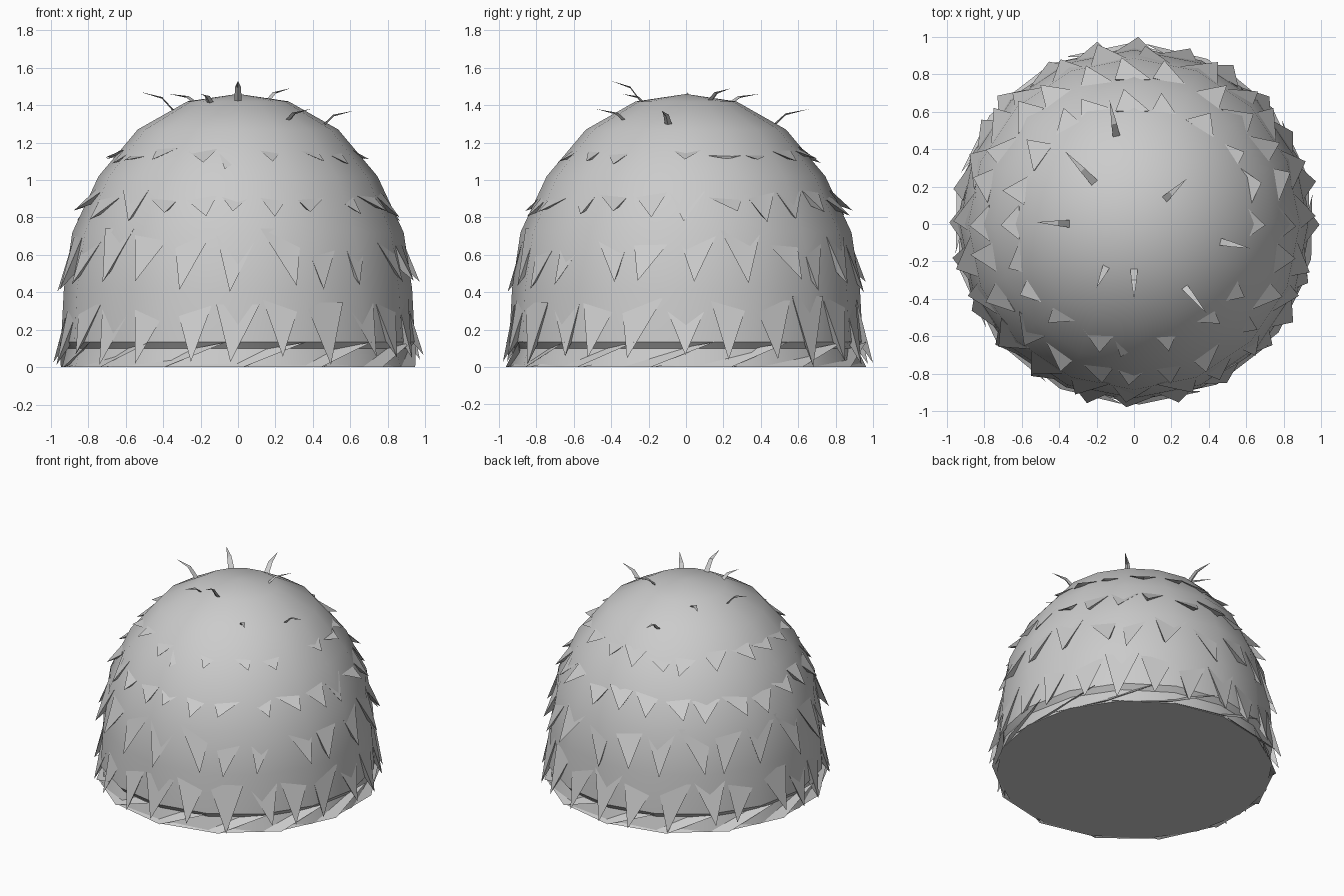
import bpy, bmesh, math, random
from mathutils import Vector

random.seed(4)
cube = bpy.data.objects.get("Cube")
if cube:
    bpy.data.objects.remove(cube, do_unlink=True)

grey = bpy.data.materials.new("plain grey")
grey.use_nodes = True
COLOUR = (0.6, 0.6, 0.6, 1)
grey.diffuse_color = COLOUR
grey.node_tree.nodes["Principled BSDF"].inputs["Base Color"].default_value = COLOUR


def finish(bm, name, smooth_angle=None):
    """Turn a bmesh into a named grey object."""
    bmesh.ops.recalc_face_normals(bm, faces=bm.faces)
    mesh = bpy.data.meshes.new(name)
    bm.to_mesh(mesh)
    bm.free()
    mesh.materials.append(grey)
    obj = bpy.data.objects.new(name, mesh)
    bpy.context.collection.objects.link(obj)
    if smooth_angle:
        bpy.ops.object.select_all(action="DESELECT")
        obj.select_set(True)
        bpy.context.view_layer.objects.active = obj
        bpy.ops.object.shade_smooth_by_angle(angle=math.radians(smooth_angle))
    return obj


def polar(radius, angle, z, shift=0.0):
    """Point around the axis; shift moves a ring toward the back right."""
    return Vector((radius * math.cos(angle) - shift,
                   radius * math.sin(angle) + shift, z))


def solid(bm, points):
    """Closed tetrahedron."""
    v = [bm.verts.new(p) for p in points]
    for skip in range(4):
        bm.faces.new([v[i] for i in range(4) if i != skip])


# Dome: a turned profile with a shallow groove above the floor
PROFILE = [(0.94, 0), (0.915, 0.1), (0.945, 0.135), (0.93, 0.42), (0.885, 0.72),
           (0.745, 1.02), (0.535, 1.27), (0.27, 1.42)]
SIDES = 16


def body_radius(z):
    for (r0, z0), (r1, z1) in zip(PROFILE, PROFILE[1:]):
        if z <= z1:
            return r0 + (r1 - r0) * (z - z0) / (z1 - z0)
    return PROFILE[-1][0]


bm = bmesh.new()
rings = [[bm.verts.new(polar(r, math.tau * i / SIDES, z)) for i in range(SIDES)]
         for r, z in PROFILE]
crown = bm.verts.new((0, 0, 1.46))
bm.faces.new(rings[0])
for i in range(SIDES):
    j = (i + 1) % SIDES
    for low, high in zip(rings, rings[1:]):
        bm.faces.new((low[i], low[j], high[j], high[i]))
    bm.faces.new((rings[-1][i], rings[-1][j], crown))
finish(bm, "dome_body", 40)


# Rings of pointed tufts hanging down the dome, some half sunk into it
def tuft_ring(name, count, top, tip, tip_radius, shift, jitter):
    bm = bmesh.new()
    step = math.tau / count
    for i in range(count):
        a = -math.pi / 2 + i * step
        sway = random.uniform(-0.3, 0.3) * step
        t = top + random.uniform(-0.03, 0.03)
        low = tip + random.uniform(0, 0.07)
        r_top = body_radius(t) - random.uniform(0.005, 0.025)
        r_tip = tip_radius + random.uniform(-jitter, jitter)
        solid(bm, [polar(r_top, a - step * 0.48, t, shift),
                   polar(r_top, a + step * 0.48, t, shift),
                   polar(r_tip, a + sway, low, shift),
                   polar(r_top - 0.04, a + sway, (t + low) / 2, shift)])
    finish(bm, name)


tuft_ring("lower_tufts", 24, 0.36, 0.0, 0.99, 0.0, 0.012)
tuft_ring("middle_tufts", 23, 0.72, 0.4, 0.965, 0.003, 0.015)
tuft_ring("upper_tufts", 24, 0.93, 0.77, 0.882, 0.006, 0.014)
tuft_ring("shoulder_tufts", 20, 1.16, 1.05, 0.712, 0.008, 0.01)

# Skirt: broad tufts along the floor, all swept the same way
bm = bmesh.new()
SKIRT = 14
step = math.tau / SKIRT
for i in range(SKIRT):
    a = -math.pi / 2 - 0.87 + i * step
    solid(bm, [polar(0.95, a, 0), polar(0.965, a + step, 0),
               polar(0.965, a + step * 1.8, 0.135),
               polar(0.89, a + step * 0.8, 0.02)])
finish(bm, "floor_skirt")

# Bent hairs on the crown: root and end points
HAIRS = [((-0.09, 0.45, 1.3), (-0.13, 0.66, 1.38)),
         ((-0.21, 0.22, 1.42), (-0.37, 0.39, 1.46)),
         ((-0.33, 0, 1.38), (-0.52, 0.01, 1.47)),
         ((0.14, 0.11, 1.42), (0.28, 0.24, 1.49)),
         ((0.44, -0.09, 1.3), (0.62, -0.13, 1.37)),
         ((0.24, -0.3, 1.31), (0.39, -0.48, 1.38)),
         ((0, -0.23, 1.43), (0, -0.4, 1.53)),
         ((-0.14, -0.21, 1.42), (-0.2, -0.34, 1.46))]
bm = bmesh.new()
for root, end in HAIRS:
    root, end = Vector(root), Vector(end)
    run = end - root
    side = Vector((-run.y, run.x, 0)).normalized()
    bend = root + Vector((run.x * 0.4, run.y * 0.4, run.z * 0.7))
    root -= Vector((0, 0, 0.02))
    loops = []
    for centre, half in ((root, 0.021), (bend, 0.015)):
        loops.append([bm.verts.new(p) for p in (centre - side * half, centre + side * half,
                                                centre - Vector((0, 0, half * 0.6)))])
    point = bm.verts.new(end)
    bm.faces.new(loops[0])
    for i in range(3):
        j = (i + 1) % 3
        bm.faces.new((loops[0][i], loops[0][j], loops[1][j], loops[1][i]))
        bm.faces.new((loops[1][i], loops[1][j], point))
finish(bm, "crown_hairs")
